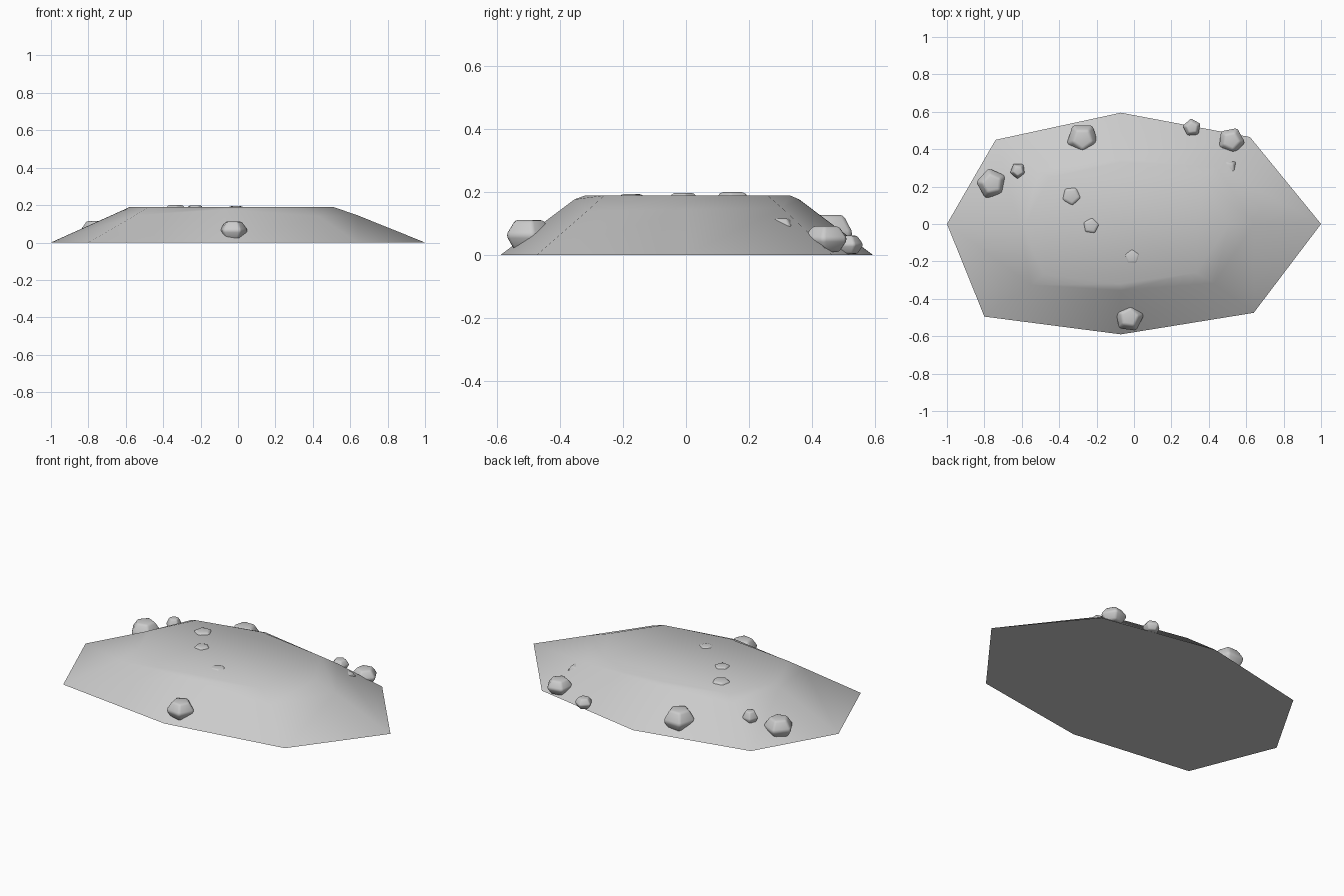
import bpy, bmesh, math
from mathutils import Vector

if "Cube" in bpy.data.objects:
    bpy.data.objects.remove(bpy.data.objects["Cube"])


def finish(name, bm, angle):
    bmesh.ops.recalc_face_normals(bm, faces=bm.faces)
    mesh = bpy.data.meshes.new(name)
    bm.to_mesh(mesh)
    bm.free()
    ob = bpy.data.objects.new(name, mesh)
    bpy.context.collection.objects.link(ob)
    bpy.ops.object.select_all(action='DESELECT')
    ob.select_set(True)
    bpy.context.view_layer.objects.active = ob
    bpy.ops.object.shade_smooth_by_angle(angle=math.radians(angle))
    return ob


def loft(bm, rings):
    loops = [[bm.verts.new(p) for p in r] for r in rings]
    n = len(loops[0])
    for a, b in zip(loops, loops[1:]):
        for i in range(n):
            j = (i + 1) % n
            bm.faces.new((a[i], a[j], b[j], b[i]))
    bm.faces.new(loops[0][::-1])
    bm.faces.new(loops[-1])


# Mound: eight-sided base, shoulder and flat top
base = [(-1, 0, 0), (-.8, -.495, 0), (-.07, -.59, 0), (.64, -.475, 0),
        (1, 0, 0), (.62, .465, 0), (-.07, .595, 0), (-.74, .45, 0)]
shoulder = [(-.615, 0, .173), (-.55, -.325, .145), (-.07, -.355, .177), (.43, -.315, .14),
            (.64, 0, .145), (.44, .305, .15), (-.07, .36, .177), (-.51, .29, .16)]
top = [(-.58, 0, .19), (-.48, -.27, .19), (-.07, -.32, .19), (.33, -.26, .19),
       (.51, 0, .19), (.36, .26, .19), (-.07, .33, .19), (-.45, .25, .19)]
bm = bmesh.new()
loft(bm, [base, shoulder, top])
finish("mound", bm, 50)

# Stones: five-sided rounded lumps (x, y, radius, bottom z, top z, turn)
stones = [(-.76, .215, .085, .01, .115, 30), (-.62, .285, .044, .07, .145, 50),
          (-.275, .455, .09, .01, .128, 54), (-.335, .15, .07, .12, .2, 60),
          (-.23, -.01, .06, .13, .198, 10), (-.01, -.175, .06, .13, .194, 20),
          (-.025, -.5, .08, .015, .112, 10), (.52, .445, .075, .01, .092, 65),
          (.31, .515, .05, .004, .062, 25), (.505, .3, .053, .05, .117, 40)]
for k, (x, y, r, z0, z1, turn) in enumerate(stones):
    bm = bmesh.new()
    rings = []
    for f, s in ((0, .65), (.5, 1.04), (1, .62)):
        ring = []
        for i in range(5):
            a = math.radians(turn + 72 * i)
            ring.append(Vector((x + r * s * math.cos(a), y + r * s * math.sin(a), z0 + (z1 - z0) * f)))
        rings.append(ring)
    loft(bm, rings)
    bmesh.ops.bevel(bm, geom=bm.edges[:], offset=r * .13, segments=2,
                    profile=.5, affect='EDGES')
    finish(f"stone_{k + 1}", bm, 60)
